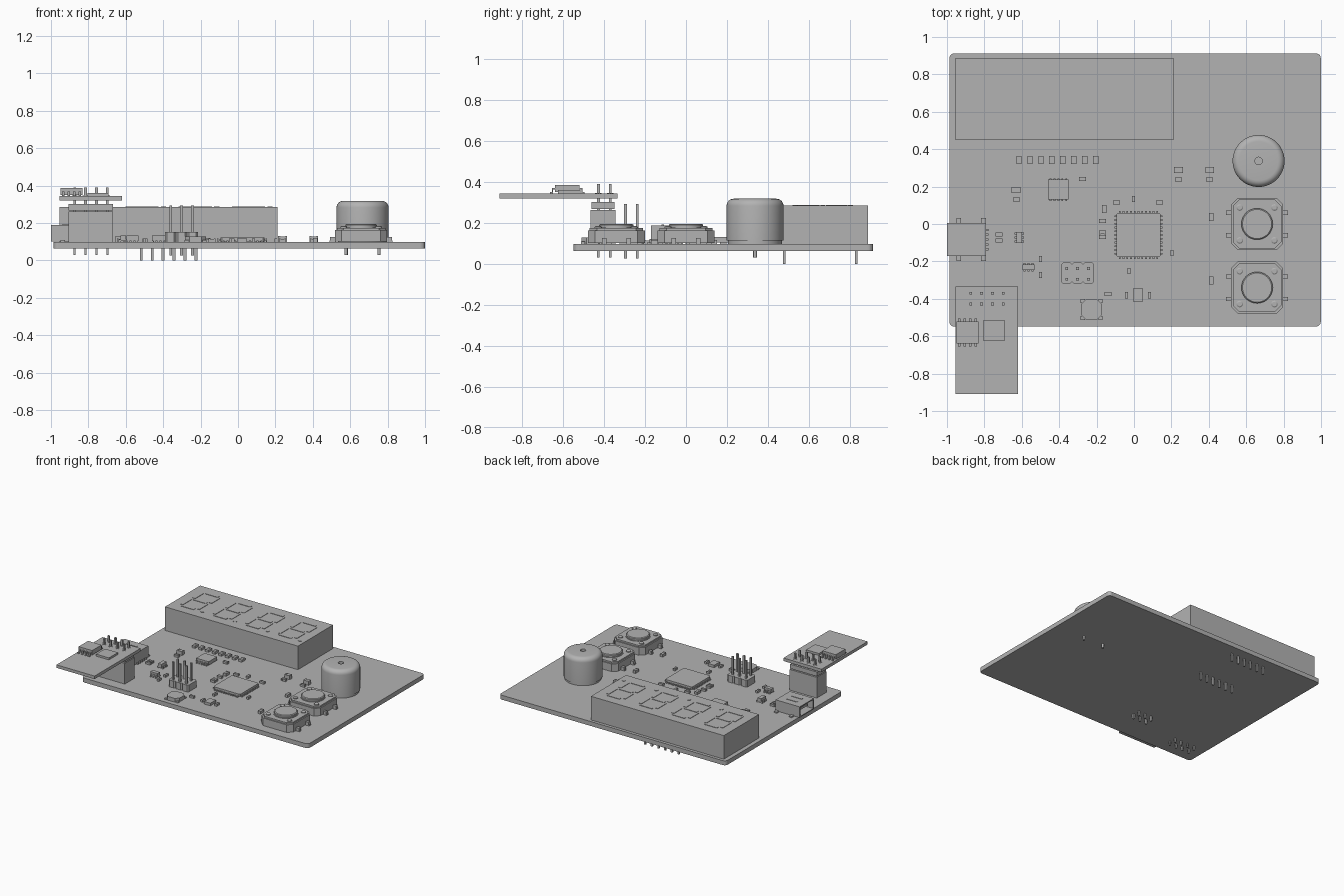
import bpy, bmesh, math
from mathutils import Matrix

default = bpy.data.objects.get("Cube")
if default:
    bpy.data.objects.remove(default)

GREY = (0.45, 0.45, 0.45, 1.0)
mat = bpy.data.materials.new("plain grey")
mat.use_nodes = True
mat.diffuse_color = GREY
mat.node_tree.nodes["Principled BSDF"].inputs["Base Color"].default_value = GREY

TOP = 0.098      # upper face of the main board
BASE = 0.063     # lower face of the main board


def finish(bm, name, smooth=False):
    bmesh.ops.recalc_face_normals(bm, faces=bm.faces)
    mesh = bpy.data.meshes.new(name)
    bm.to_mesh(mesh)
    bm.free()
    mesh.materials.append(mat)
    ob = bpy.data.objects.new(name, mesh)
    bpy.context.collection.objects.link(ob)
    if smooth:
        bpy.ops.object.select_all(action='DESELECT')
        ob.select_set(True)
        bpy.context.view_layer.objects.active = ob
        bpy.ops.object.shade_smooth_by_angle(angle=math.radians(35))
    return ob


def box(bm, x, y, sx, sy, z0, z1):
    m = Matrix.Translation((x, y, (z0 + z1) / 2)) @ Matrix.Diagonal((sx, sy, z1 - z0, 1))
    bmesh.ops.create_cube(bm, size=1, matrix=m)


def prism(bm, pts, z0, z1):
    face = bm.faces.new([bm.verts.new((x, y, z0)) for x, y in pts])
    up = bmesh.ops.extrude_face_region(bm, geom=[face])["geom"]
    verts = [v for v in up if isinstance(v, bmesh.types.BMVert)]
    bmesh.ops.translate(bm, verts=verts, vec=(0, 0, z1 - z0))


def rounded(x, y, sx, sy, r, steps=5):
    """Rectangle outline with rounded corners (steps=1 gives chamfers)."""
    pts = []
    for q, (a, b) in enumerate(((1, 1), (-1, 1), (-1, -1), (1, -1))):
        for i in range(steps + 1):
            t = math.pi / 2 * (q + i / steps)
            pts.append((x + a * (sx / 2 - r) + r * math.cos(t),
                        y + b * (sy / 2 - r) + r * math.sin(t)))
    return pts


def lathe(bm, x, y, profile, n=40):
    rings = [[bm.verts.new((x + r * math.cos(2 * math.pi * i / n),
                            y + r * math.sin(2 * math.pi * i / n), z))
              for i in range(n)] for r, z in profile]
    for a, b in zip(rings, rings[1:]):
        for i in range(n):
            bm.faces.new((a[i], a[i - 1], b[i - 1], b[i]))
    bm.faces.new(rings[0])
    bm.faces.new(rings[-1])


def gull_chip(name, x, y, sx, sy, z, h, n, pitch, reach):
    """Chip with n bent legs along its front and back edges."""
    bm = bmesh.new()
    box(bm, x, y, sx, sy, z + 0.006, z + h)
    w = pitch * 0.45
    for i in range(n):
        px = x + (i - (n - 1) / 2) * pitch
        for s in (-1, 1):
            e = y + s * sy / 2
            box(bm, px, e + s * reach * 0.25, w, reach * 0.5, z + h * 0.45, z + h * 0.6)
            box(bm, px, e + s * reach * 0.5, w, reach * 0.2, z, z + h * 0.6)
            box(bm, px, e + s * reach * 0.75, w, reach * 0.5, z, z + 0.006)
    finish(bm, name)


# Main board
bm = bmesh.new()
prism(bm, rounded(0.006, 0.182, 1.985, 1.46, 0.025), BASE, TOP)
finish(bm, "main_board")

# Four-digit display with segments and pins
DX, DY, DZ = -0.371, 0.668, 0.285
bm = bmesh.new()
box(bm, DX, DY, 1.165, 0.44, TOP, DZ)
finish(bm, "display_body")
bm = bmesh.new()
for d in range(4):
    cx = DX + (d - 1.5) * 0.285
    for k in (-1, 0, 1):
        box(bm, cx + k * 0.012, DY + k * 0.135, 0.11, 0.022, DZ, DZ + 0.003)
    for sx in (-1, 1):
        for sy in (-1, 1):
            box(bm, cx + sx * 0.072 + sy * 0.006, DY + sy * 0.068, 0.022, 0.105, DZ, DZ + 0.003)
    lathe(bm, cx + 0.115, DY - 0.135, [(0.014, DZ), (0.014, DZ + 0.003)], 16)
finish(bm, "display_segments")
bm = bmesh.new()
for i in range(6):
    for y in (0.48, 0.83):
        box(bm, DX + (i - 2.5) * 0.0585, y, 0.015, 0.012, 0, BASE + 0.01)
finish(bm, "display_pins")

# Buzzer
bm = bmesh.new()
prof = [(0.132, TOP), (0.132, 0.115), (0.139, 0.115)]
prof += [(0.104 + 0.035 * math.cos(t * math.pi / 12), 0.283 + 0.035 * math.sin(t * math.pi / 12))
         for t in range(7)]
prof += [(0.02, 0.318), (0.02, 0.295)]
lathe(bm, 0.666, 0.337, prof, 48)
finish(bm, "buzzer", True)
bm = bmesh.new()
for x in (0.578, 0.754):
    lathe(bm, x, 0.337, [(0.009, 0.03), (0.009, TOP)], 12)
finish(bm, "buzzer_pins", True)

# Push buttons
for name, y in (("back", 0.0), ("front", -0.34)):
    x = 0.658
    bm = bmesh.new()
    prism(bm, rounded(x, y, 0.278, 0.278, 0.035, 1), TOP + 0.004, 0.162)
    prism(bm, rounded(x, y, 0.26, 0.26, 0.035, 1), 0.162, 0.174)
    for sx in (-1, 1):
        for sy in (-1, 1):
            lathe(bm, x + sx * 0.093, y + sy * 0.088, [(0.018, 0.17), (0.018, 0.18), (0.012, 0.184)], 16)
            box(bm, x + sx * 0.15, y + sy * 0.06, 0.03, 0.022, TOP, 0.125)
            box(bm, x + sx * 0.157, y + sy * 0.06, 0.022, 0.022, TOP, 0.106)
    finish(bm, name + "_button_body")
    bm = bmesh.new()
    lathe(bm, x, y, [(0.09, 0.17), (0.09, 0.178), (0.084, 0.178), (0.084, 0.19), (0.078, 0.195)])
    finish(bm, name + "_button_cap", True)

# Main processor with contacts on four sides
bm = bmesh.new()
CX, CY = 0.024, -0.059
prism(bm, rounded(CX, CY, 0.236, 0.236, 0.008, 1), TOP + 0.004, 0.122)
for i in range(11):
    o = (i - 5) * 0.02
    for s in (-1, 1):
        box(bm, CX + o, CY + s * 0.12, 0.009, 0.018, TOP, 0.107)
        box(bm, CX + s * 0.12, CY + o, 0.018, 0.009, TOP, 0.107)
finish(bm, "processor")

# Leaded chips
gull_chip("driver_chip", -0.404, 0.184, 0.11, 0.106, TOP, 0.034, 5, 0.021, 0.012)
gull_chip("regulator_chip", -0.564, -0.232, 0.062, 0.03, TOP, 0.036, 3, 0.022, 0.012)
bm = bmesh.new()
box(bm, -0.613, -0.072, 0.03, 0.06, TOP + 0.005, TOP + 0.036)
for i in (-1, 0, 1):
    for s in (-1, 1):
        box(bm, -0.613 + s * 0.019, -0.072 + i * 0.022, 0.012, 0.01, TOP, TOP + 0.014)
finish(bm, "protection_chip")


def chip_part(bm, x, y, sx, sy, h):
    """Two-terminal surface part: body with slightly taller end caps."""
    box(bm, x, y, sx * 0.98, sy * 0.98, TOP, TOP + h - 0.002)
    along_x = sx > sy
    for s in (-1, 1):
        if along_x:
            box(bm, x + s * sx * 0.38, y, sx * 0.24, sy, TOP, TOP + h)
        else:
            box(bm, x, y + s * sy * 0.38, sx, sy * 0.24, TOP, TOP + h)


# Row of resistors beside the display
bm = bmesh.new()
for i in range(8):
    chip_part(bm, -0.615 + i * 0.0586, 0.342, 0.028, 0.044, 0.018)
finish(bm, "resistor_row")

# Small parts, grouped by direction
bm = bmesh.new()
for x, y in ((-0.628, 0.131), (-0.275, 0.24), (0.238, 0.238), (0.404, 0.238), (-0.094, 0.115),
             (0.136, 0.115), (-0.168, 0.016), (-0.168, -0.045), (-0.168, -0.07),
             (-0.722, -0.056), (-0.722, -0.088), (-0.139, -0.374)):
    chip_part(bm, x, y, 0.038, 0.02, 0.018)
for x, y in ((-0.003, 0.134), (0.203, -0.155), (-0.5, -0.187), (-0.5, -0.273),
             (-0.027, -0.251), (-0.04, -0.38), (0.083, -0.38)):
    chip_part(bm, x, y, 0.018, 0.034, 0.018)
for x, y in ((-0.158, 0.08), (0.412, 0.037), (0.412, -0.302)):
    chip_part(bm, x, y, 0.024, 0.044, 0.022)
finish(bm, "small_parts")
bm = bmesh.new()
for x, y in ((-0.631, 0.182), (0.238, 0.289), (0.404, 0.289)):
    chip_part(bm, x, y, 0.046, 0.03, 0.032)
finish(bm, "indicator_lamps")

# Crystal and corner-padded coil
bm = bmesh.new()
box(bm, 0.021, -0.38, 0.054, 0.07, TOP, TOP + 0.02)
finish(bm, "crystal")
bm = bmesh.new()
prism(bm, rounded(-0.227, -0.457, 0.112, 0.108, 0.025, 1), TOP, TOP + 0.03)
for sx in (-1, 1):
    for sy in (-1, 1):
        box(bm, -0.227 + sx * 0.047, -0.457 + sy * 0.045, 0.022, 0.02, TOP, TOP + 0.01)
finish(bm, "coil")

# Six-pin header
bm = bmesh.new()
for i in (-1, 0, 1):
    prism(bm, rounded(-0.302 + i * 0.0585, -0.262, 0.0585, 0.112, 0.01, 1), TOP, 0.152)
    for s in (-1, 1):
        box(bm, -0.302 + i * 0.0585, -0.267 + s * 0.029, 0.014, 0.014, 0.025, 0.293)
finish(bm, "pin_header")

# Mini connector: hollow shell open to the side, tongue and tabs
bm = bmesh.new()
UX, UY, Z0, Z1 = -0.895, -0.083, TOP, 0.188
for z, h in ((Z0 + 0.004, 0.008), (Z1 - 0.008, 0.008)):
    box(bm, UX, UY, 0.21, 0.178, z, z + h)
for s in (-1, 1):
    box(bm, UX, UY + s * 0.085, 0.21, 0.008, Z0 + 0.004, Z1)
    for x in (-0.937, -0.805):
        box(bm, x, UY + s * 0.1, 0.026, 0.03, Z0, Z0 + 0.01)
    box(bm, UX, UY + s * 0.03, 0.09, 0.012, Z1, Z1 + 0.003)
box(bm, -0.815, UY, 0.05, 0.17, Z0 + 0.004, Z1 - 0.004)
box(bm, -0.9, UY, 0.14, 0.11, 0.136, 0.153)
for i in range(5):
    box(bm, -0.786, UY + (i - 2) * 0.026, 0.016, 0.011, Z0, Z0 + 0.012)
finish(bm, "side_connector")

# Socket carrying the raised radio board
bm = bmesh.new()
box(bm, -0.786, -0.405, 0.238, 0.12, TOP, 0.262)
box(bm, -0.786, -0.405, 0.238, 0.112, 0.268, 0.302)
for i in range(4):
    for y in (-0.37, -0.428):
        box(bm, -0.786 + (i - 1.5) * 0.0585, y, 0.014, 0.014, 0.255, 0.39)
        box(bm, -0.786 + (i - 1.5) * 0.0585, y, 0.012, 0.012, 0.03, TOP)
finish(bm, "radio_socket")
bm = bmesh.new()
box(bm, -0.787, -0.622, 0.334, 0.576, 0.32, 0.344)
finish(bm, "radio_board")
bm = bmesh.new()
for i in range(4):
    for y in (-0.37, -0.428):
        lathe(bm, -0.786 + (i - 1.5) * 0.0585, y, [(0.015, 0.344), (0.015, 0.346)], 16)
finish(bm, "radio_pads")
gull_chip("radio_chip", -0.89, -0.58, 0.118, 0.118, 0.344, 0.042, 4, 0.03, 0.026)
bm = bmesh.new()
box(bm, -0.749, -0.57, 0.112, 0.112, 0.344, 0.36)
finish(bm, "radio_block")
